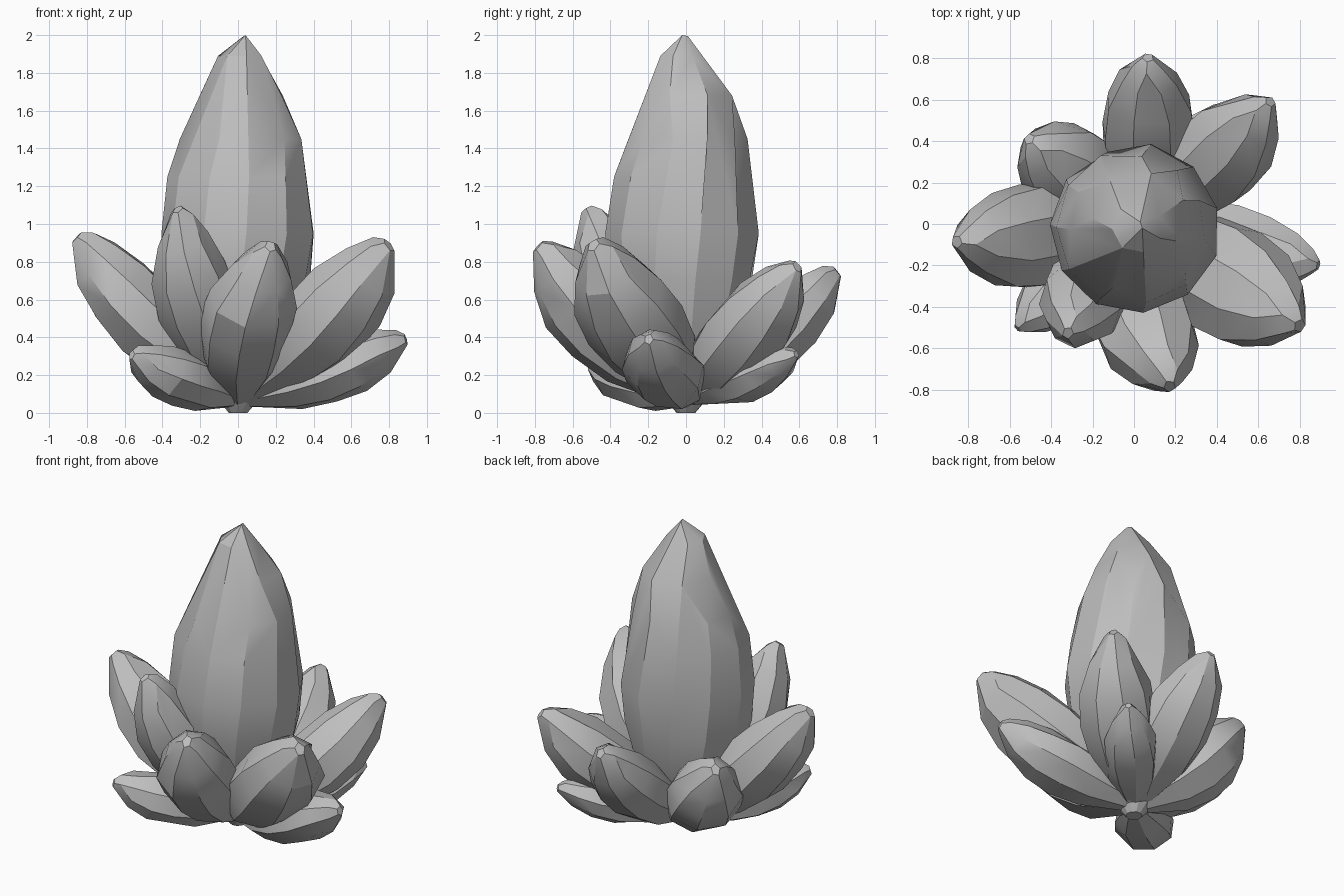
import bpy, bmesh, math, random
from mathutils import Vector

if "Cube" in bpy.data.objects:
    bpy.data.objects.remove(bpy.data.objects["Cube"])

random.seed(4)
grey = bpy.data.materials.new("crystal grey")
grey.diffuse_color = (0.52, 0.52, 0.52, 1)
grey.use_nodes = True
grey.node_tree.nodes["Principled BSDF"].inputs["Base Color"].default_value = grey.diffuse_color


def gem(name, points):
    """Convex faceted stone around the points, with crisp facet edges."""
    bm = bmesh.new()
    for p in points:
        bm.verts.new((p[0], p[1], max(p[2], 0.0)))
    bmesh.ops.convex_hull(bm, input=bm.verts[:])
    loose = [v for v in bm.verts if not v.link_faces]
    bmesh.ops.delete(bm, geom=loose, context='VERTS')
    bmesh.ops.dissolve_limit(bm, angle_limit=math.radians(9),
                             verts=bm.verts[:], edges=bm.edges[:])
    bmesh.ops.recalc_face_normals(bm, faces=bm.faces[:])
    for f in bm.faces:
        f.smooth = True
    for e in bm.edges:
        e.smooth = e.calc_face_angle(0) < math.radians(22)
    me = bpy.data.meshes.new(name)
    bm.to_mesh(me)
    bm.free()
    me.materials.append(grey)
    ob = bpy.data.objects.new(name, me)
    bpy.context.collection.objects.link(ob)


def ring(centre, u, v, sides, phase, jitter):
    out = []
    for k in range(sides):
        a = 2 * math.pi * k / sides + phase
        s = 1 + random.uniform(-jitter, jitter)
        out.append(centre + (u * math.cos(a) + v * math.sin(a)) * s)
    return out


# tall central crystal: height, radius, centre x, centre y
core = [(0.0, 0.05, 0, 0), (0.15, 0.18, 0, 0), (0.40, 0.30, 0, -0.01),
        (0.70, 0.385, 0, -0.02), (0.95, 0.41, 0.005, -0.02),
        (1.25, 0.375, 0, -0.01), (1.45, 0.325, 0.015, 0.0),
        (1.68, 0.23, 0.025, 0.02), (1.89, 0.12, 0.015, -0.02)]
pts = [Vector((0.04, -0.02, 2.0)), Vector((0.03, 0.01, 1.995))]
for i, (z, r, cx, cy) in enumerate(core):
    pts += ring(Vector((cx, cy, z)), Vector((r, 0, 0)), Vector((0, r, 0)),
                11 if z < 1.6 else 7, 0.06 * i, 0.01)
gem("central_crystal", pts)

# leaning crystals: tip, half width, half thickness, sideways belly, sag
shards = {
    "back_crystal": ((0.07, 0.83, 0.71), 0.235, 0.19, 0.03, 0.03),
    "back_right_crystal": ((0.68, 0.61, 0.73), 0.23, 0.21, 0.03, 0.02),
    "right_low_crystal": ((0.90, -0.20, 0.35), 0.21, 0.165, 0.01, 0.01),
    "front_right_crystal": ((0.83, -0.51, 0.84), 0.28, 0.24, 0.0, 0.01),
    "front_crystal": ((0.18, -0.82, 0.84), 0.25, 0.225, 0.055, 0.02),
    "front_left_crystal": ((-0.34, -0.56, 1.05), 0.22, 0.20, 0.02, 0.04),
    "front_left_low_crystal": ((-0.57, -0.51, 0.27), 0.18, 0.15, 0.0, 0.0),
    "left_crystal": ((-0.89, -0.09, 0.89), 0.26, 0.215, -0.01, 0.02),
    "back_left_crystal": ((-0.53, 0.43, 0.60), 0.24, 0.21, 0.0, 0.02),
    "back_right_low_crystal": ((0.54, 0.59, 0.28), 0.165, 0.125, 0.0, 0.0),
}
# share of the length, of the full width, of the full thickness, lift
profile = [(0, 0.25, 0.25, 0), (0.13, 0.55, 0.52, 0), (0.32, 0.87, 0.85, 0),
           (0.52, 1.0, 1.0, 0), (0.70, 0.93, 0.95, 0.05),
           (0.86, 0.63, 0.72, 0.14), (0.96, 0.32, 0.36, 0.28),
           (1.0, 0.12, 0.18, 0.25)]
for name, (tip, w, h, belly, sag) in shards.items():
    base, tip = Vector((0, 0, 0.07)), Vector(tip)
    axis = tip - base
    side = axis.cross(Vector((0, 0, 1))).normalized()
    up = side.cross(axis).normalized()
    phase = random.uniform(0, 1)
    pts = []
    for i, (t, rw, rh, lift) in enumerate(profile):
        bow = math.sin(math.pi * t)
        mid = base + axis * t + (side * belly - up * sag) * bow + up * h * lift
        pts += ring(mid, side * w * rw, up * h * rh,
                    8 if t < 0.9 else 5, phase + 0.04 * i, 0.04)
    gem(name, pts)
